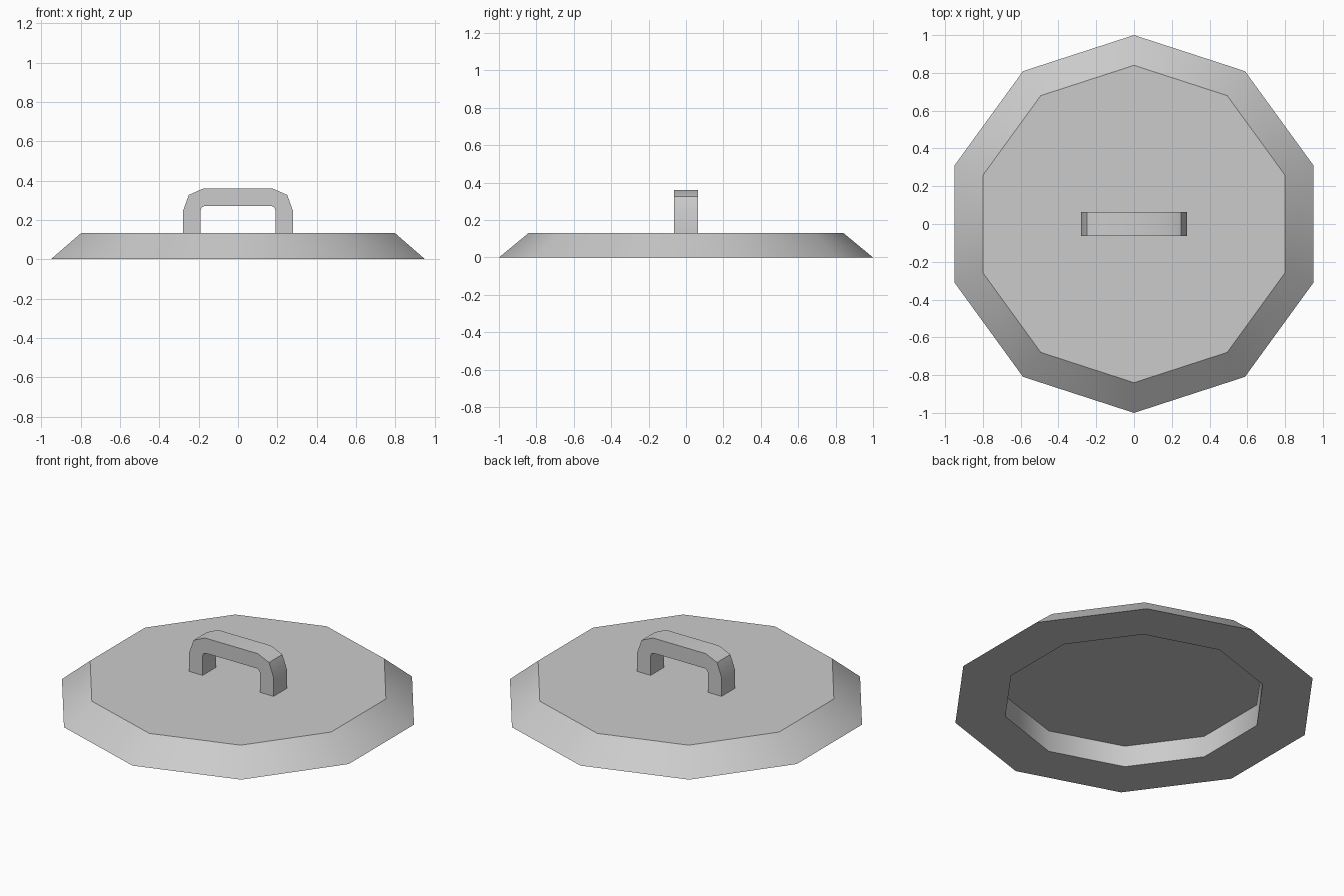
import bpy, bmesh, math

if "Cube" in bpy.data.objects:
    bpy.data.objects.remove(bpy.data.objects["Cube"])

SIDES = 10


def finish(name, bm, angle):
    bmesh.ops.recalc_face_normals(bm, faces=bm.faces)
    mesh = bpy.data.meshes.new(name)
    bm.to_mesh(mesh)
    bm.free()
    obj = bpy.data.objects.new(name, mesh)
    bpy.context.collection.objects.link(obj)
    bpy.ops.object.select_all(action='DESELECT')
    obj.select_set(True)
    bpy.context.view_layer.objects.active = obj
    bpy.ops.object.shade_smooth_by_angle(angle=math.radians(angle))
    return obj


# Lid: ten-sided rings (radius, z) from top edge, over the rim, up into the recess
bm = bmesh.new()
rings = []
for r, z in [(0.84, 0.132), (1.0, 0.0), (0.72, 0.0), (0.72, 0.128)]:
    ring = []
    for i in range(SIDES):
        a = math.pi / 2 + i * math.tau / SIDES
        ring.append(bm.verts.new((r * math.cos(a), r * math.sin(a), z)))
    rings.append(ring)
for lower, upper in zip(rings, rings[1:]):
    for i in range(SIDES):
        j = (i + 1) % SIDES
        bm.faces.new((lower[i], lower[j], upper[j], upper[i]))
bm.faces.new(rings[0])
bm.faces.new(rings[-1])
finish("lid", bm, 38)

# Handle: half profiles (x, z) mirrored into an arch, then extruded in y
outer = [(0.28, 0.131), (0.28, 0.245), (0.25, 0.327), (0.175, 0.36)]
inner = [(0.19, 0.131), (0.19, 0.25), (0.184, 0.264), (0.17, 0.27)]


def arch(half):
    return half + [(-x, z) for x, z in reversed(half)]


bm = bmesh.new()
profile = arch(outer) + arch(inner)[::-1]
face = bm.faces.new([bm.verts.new((x, -0.063, z)) for x, z in profile])
new = bmesh.ops.extrude_face_region(bm, geom=[face])["geom"]
bmesh.ops.translate(bm, vec=(0, 0.126, 0),
                    verts=[g for g in new if isinstance(g, bmesh.types.BMVert)])
finish("handle", bm, 38)
